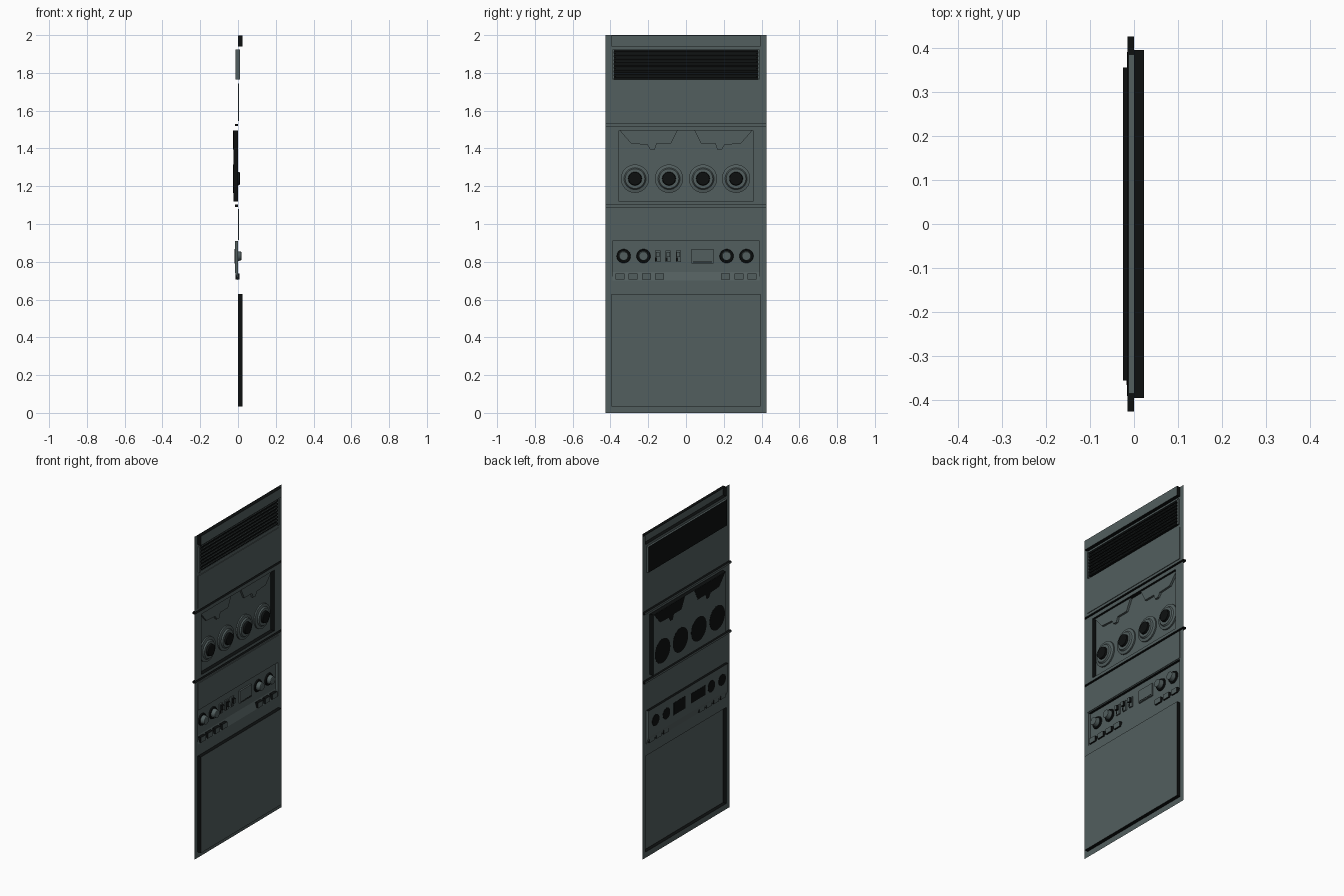
import bpy, bmesh, math
from mathutils import Vector

cube = bpy.data.objects.get("Cube")
if cube:
    bpy.data.objects.remove(cube)


def material(name, rgb):
    m = bpy.data.materials.new(name)
    m.use_nodes = True
    m.diffuse_color = (*rgb, 1)
    m.node_tree.nodes["Principled BSDF"].inputs["Base Color"].default_value = (*rgb, 1)
    return m


SLATE = material("slate", (0.085, 0.113, 0.113))
BLACK = material("black", (0.004, 0.005, 0.005))


def finish(name, bm, rule=None, normals=True):
    """Turn a bmesh into an object; rule(face) picks the black faces."""
    if normals:
        bmesh.ops.recalc_face_normals(bm, faces=bm.faces)
    bm.normal_update()
    for f in bm.faces:
        f.material_index = int(bool(rule and rule(f)))
    mesh = bpy.data.meshes.new(name)
    bm.to_mesh(mesh)
    bm.free()
    mesh.materials.append(SLATE)
    mesh.materials.append(BLACK)
    ob = bpy.data.objects.new(name, mesh)
    bpy.context.collection.objects.link(ob)
    return ob


def is_wall(f):
    return abs(f.normal.x) < 0.5


def always(f):
    return True


def rect(bm, x, y0, y1, z0, z1):
    pts = ((y0, z0), (y1, z0), (y1, z1), (y0, z1))
    return bm.faces.new([bm.verts.new((x, y, z)) for y, z in pts])


def prism(name, pts, x0, x1, rule=None, back=True):
    """Extrude a y-z outline along x; the back can stay open."""
    bm = bmesh.new()
    base = bm.faces.new([bm.verts.new((x0, y, z)) for y, z in pts])
    res = bmesh.ops.extrude_face_region(bm, geom=[base], use_keep_orig=True)
    for v in res["geom"]:
        if isinstance(v, bmesh.types.BMVert):
            v.co.x = x1
    if not back:
        bm.faces.remove(base)
    ob = finish(name, bm, rule)
    return ob


def block(name, y0, y1, z0, z1, x0, x1, rule=None, back=True):
    return prism(name, ((y0, z0), (y1, z0), (y1, z1), (y0, z1)), x0, x1, rule, back)


def lathe(name, y, z, profile, rule=None, sides=32):
    """Round part turned about the x direction from (radius, x) points."""
    bm = bmesh.new()
    rings = []
    for r, x in profile:
        rings.append([bm.verts.new((x, y + r * math.cos(a), z + r * math.sin(a)))
                      for a in (math.tau * i / sides for i in range(sides))])
    for a, b in zip(rings, rings[1:]):
        for i in range(sides):
            j = (i + 1) % sides
            bm.faces.new((a[i], a[j], b[j], b[i]))
    bm.faces.new(rings[-1])
    bm.faces.new(rings[0])
    return finish(name, bm, rule)


# Thin sheet with openings, listed upward as (bottom, top, half width)
W, IN = 0.425, 0.395
holes = [(0.035, 0.63, IN), (0.65, 0.91, 0.39), (1.09, 1.102, W),
         (1.12, 1.495, 0.355), (1.518, 1.53, W), (1.765, 1.925, 0.385), (1.94, 1.998, IN)]
bm = bmesh.new()
level = 0
for z0, z1, half in holes:
    rect(bm, 0, -W, W, level, z0)
    if half < W:
        rect(bm, 0, -W, -half, z0, z1)
        rect(bm, 0, half, W, z0, z1)
    level = z1
rect(bm, 0, -W, W, level, 2)
finish("back_sheet", bm, normals=False)

# Raised hollow door and top panel
block("lower_door", -IN, IN, 0.035, 0.63, 0, 0.023, is_wall, back=False)
block("top_panel", -IN, IN, 1.94, 1.998, 0, 0.023, is_wall, back=False)

# Flat inset panels
for name, z0, z1 in (("upper_plate", 1.545, 1.745), ("middle_plate", 0.915, 1.08)):
    block(name, -IN, IN, z0, z1, 0, 0.004)

# Grooves between the sections
for name, z0, z1 in (("lower_groove", 1.09, 1.102), ("upper_groove", 1.518, 1.53)):
    block(name, -W, W, z0, z1, 0, -0.015, is_wall, back=False)

# Vent box with slats
block("vent_box", -0.385, 0.385, 1.765, 1.925, 0, -0.012,
      lambda f: abs(f.normal.x) > 0.5, back=False)
for side in (-1, 1):
    block("vent_end", side * 0.38, side * 0.39, 1.765, 1.925, 0, 0.01)
for i in range(8):
    z = 1.772 + i * 0.02
    block("vent_slat", -0.38, 0.38, z, z + 0.011, -0.01, 0.007, always)
    block("vent_slat_lip", -0.37, 0.37, z + 0.009, z + 0.011, 0.007, 0.009)

# Reel bay with hanging guide plates
block("reel_bay", -0.355, 0.355, 1.12, 1.495, 0, -0.025, is_wall, back=False)
guide = [(0.35, 1.494), (0.29, 1.425), (0.205, 1.42), (0.19, 1.395),
         (0.165, 1.395), (0.155, 1.425), (0.08, 1.425), (0.045, 1.494)]
for s in (-1, 1):
    outline = [(s * y, z) for y, z in guide]
    prism("guide_plate", outline, -0.0245, -0.012)
    prism("guide_plate_backing", outline, -0.0255, -0.025, always)

# Reels with dark hubs
for y in (-0.27, -0.09, 0.09, 0.265):
    lathe("reel", y, 1.24, [(0.075, -0.0245), (0.075, -0.016), (0.058, -0.012),
                            (0.052, -0.004), (0.036, -0.004)])
    lathe("reel_hub", y, 1.24, [(0.036, -0.004), (0.034, 0.008), (0.03, 0.01)], always)
    lathe("reel_backing", y, 1.24, [(0.075, -0.0255), (0.075, -0.025)], always)

# Control panel: recess with a sloping ledge and side cheeks
profile = [(0, 0.65), (0, 0.70), (-0.016, 0.745), (-0.016, 0.91), (0, 0.91)]
bm = bmesh.new()
ends = [[bm.verts.new((x, y, z)) for x, z in profile] for y in (-0.39, 0.39)]
for i in range(len(profile) - 1):
    bm.faces.new((ends[0][i], ends[1][i], ends[1][i + 1], ends[0][i + 1]))
for end in ends:
    bm.faces.new(end[1:])
finish("control_panel", bm, lambda f: f.normal.z < -0.9 or f.normal.z > 0.9)

# Control knobs with dark skirts
for y in (-0.33, -0.225, 0.215, 0.32):
    lathe("knob_skirt", y, 0.83, [(0.037, -0.016), (0.035, -0.008)], always)
    lathe("knob", y, 0.83, [(0.027, -0.008), (0.023, 0.016), (0.02, 0.018)])
    lathe("knob_backing", y, 0.83, [(0.035, -0.018), (0.035, -0.0165)], always)

# Rocker switches
for y in (-0.15, -0.095, -0.04):
    block("switch_base", y - 0.014, y + 0.014, 0.8, 0.86, -0.016, -0.008)
    block("switch_lever", y - 0.009, y + 0.009, 0.825, 0.852, -0.008, 0.008, is_wall)
    block("switch_slot", y - 0.014, y - 0.003, 0.805, 0.822, -0.008, -0.007, always)
block("switch_backing", -0.165, -0.025, 0.8, 0.86, -0.018, -0.0165, always)

# Small display
block("display_frame", 0.03, 0.145, 0.792, 0.868, -0.016, -0.006)
block("display_edge", 0.037, 0.138, 0.797, 0.801, -0.006, -0.005, always)
block("display_backing", 0.03, 0.145, 0.792, 0.868, -0.018, -0.0165, always)

# Push buttons along the ledge
for y in (-0.35, -0.28, -0.21, -0.14, 0.21, 0.28, 0.35):
    block("button", y - 0.024, y + 0.024, 0.706, 0.738, -0.012, 0.008, is_wall)
